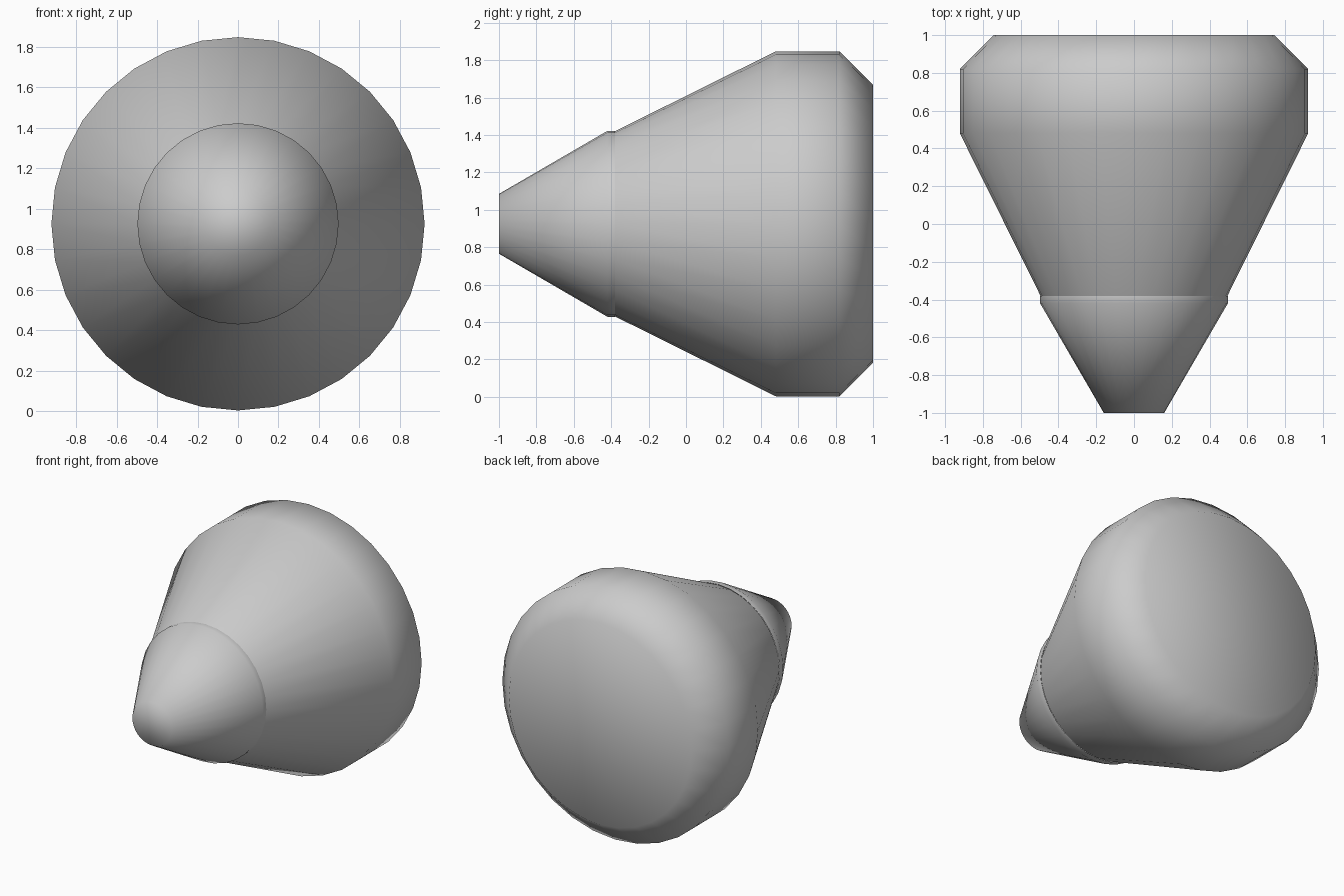
import bpy, bmesh
from math import sin, cos, pi

if "Cube" in bpy.data.objects:
    bpy.data.objects.remove(bpy.data.objects["Cube"])

SIDES = 32
AXIS_Z = 0.925


def lathe(name, profile, cap_start=False, cap_end=False):
    """Revolve (y, radius) points around the horizontal y axis."""
    bm = bmesh.new()
    rings = []
    for y, r in profile:
        rings.append([bm.verts.new((r * sin(2 * pi * i / SIDES), y,
                                    AXIS_Z + r * cos(2 * pi * i / SIDES)))
                      for i in range(SIDES)])
    for a, b in zip(rings, rings[1:]):
        for i in range(SIDES):
            j = (i + 1) % SIDES
            bm.faces.new((a[i], a[j], b[j], b[i]))
    if cap_start:
        bm.faces.new(rings[0])
    if cap_end:
        bm.faces.new(rings[-1])
    bmesh.ops.recalc_face_normals(bm, faces=bm.faces)
    # outward check: the rim faces must point away from the axis
    f = bm.faces[0]
    c = f.calc_center_median()
    if f.normal.x * c.x + f.normal.z * (c.z - AXIS_Z) < 0:
        bmesh.ops.reverse_faces(bm, faces=bm.faces)
    for f in bm.faces:
        f.smooth = True
    me = bpy.data.meshes.new(name)
    bm.to_mesh(me)
    bm.free()
    ob = bpy.data.objects.new(name, me)
    bpy.context.collection.objects.link(ob)
    return ob


# Tapered nose with a narrow straight rim
lathe("nose_cone", [(-1.0, 0.16), (-0.42, 0.497), (-0.38, 0.497)], cap_start=True)

# Main flared body, straight band, chamfer and closed back
lathe("main_body", [(-0.38, 0.495), (0.48, 0.922), (0.82, 0.922), (1.0, 0.743)],
      cap_end=True)
